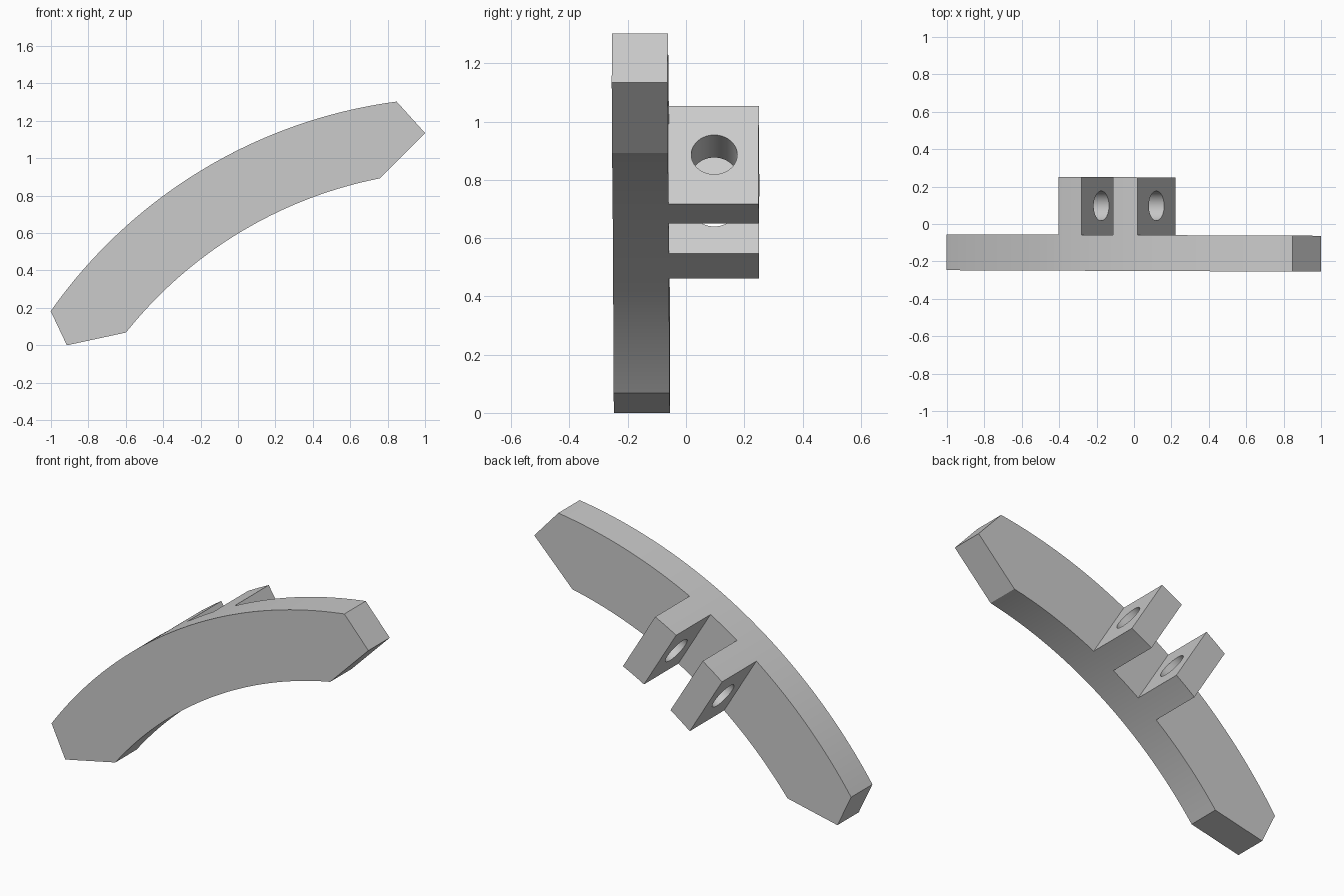
import bpy
import bmesh
import math
from mathutils import Vector, Matrix

cube = bpy.data.objects.get("Cube")
if cube:
    bpy.data.objects.remove(cube, do_unlink=True)

# Shared dimensions: concentric arcs in the xz plane
CENTRE = Vector((1.2, -1.365))
R_IN, R_OUT = 2.30, 2.691
TILT = math.radians(31.3)
Y_FRONT, Y_MID, Y_BACK = -0.251, -0.059, 0.25
SKEW = 0.004
ALONG = Vector((math.cos(TILT), math.sin(TILT)))
OUTWARD = Vector((-math.sin(TILT), math.cos(TILT)))

grey = bpy.data.materials.new("plain grey")
grey.use_nodes = True
colour = (0.6, 0.6, 0.6, 1)
grey.diffuse_color = colour
grey.node_tree.nodes["Principled BSDF"].inputs["Base Color"].default_value = colour


def arc(radius, start, end, steps):
    """Points on an arc between two distances measured along the tilted axis."""
    a, b = math.asin(start / radius), math.asin(end / radius)
    result = []
    for i in range(steps + 1):
        t = a + (b - a) * i / steps
        result.append(CENTRE + radius * (ALONG * math.sin(t) + OUTWARD * math.cos(t)))
    return result


def along(x, z):
    return (Vector((x, z)) - CENTRE).dot(ALONG)


def prism(name, outline, y0, y1):
    """Extrude an xz outline from y0 to y1, with a very slight skew."""
    bm = bmesh.new()
    face = bm.faces.new([bm.verts.new((p.x, y0 - SKEW * p.x, p.y)) for p in outline])
    extruded = bmesh.ops.extrude_face_region(bm, geom=[face])["geom"]
    verts = [v for v in extruded if isinstance(v, bmesh.types.BMVert)]
    bmesh.ops.translate(bm, vec=(0, y1 - y0, 0), verts=verts)
    bmesh.ops.recalc_face_normals(bm, faces=bm.faces)
    mesh = bpy.data.meshes.new(name)
    bm.to_mesh(mesh)
    bm.free()
    mesh.materials.append(grey)
    obj = bpy.data.objects.new(name, mesh)
    bpy.context.collection.objects.link(obj)
    return obj


def activate(obj):
    bpy.ops.object.select_all(action="DESELECT")
    obj.select_set(True)
    bpy.context.view_layer.objects.active = obj


# Curved plate with pointed ends
outer = arc(R_OUT, along(-1, 0.18), along(0.85, 1.30), 64)
inner = arc(R_IN, along(0.76, 0.89), along(-0.6, 0.07), 64)
outline = outer + [Vector((1, 1.135))] + inner + [Vector((-0.915, 0))]
parts = [prism("curved_plate", outline, Y_FRONT, Y_MID)]

# Round cutter running through both lugs
pin = CENTRE + OUTWARD * 2.485
bpy.ops.mesh.primitive_cylinder_add(vertices=48, radius=0.079, depth=1)
cutter = bpy.context.object
cutter.name = "hole_cutter"
cutter.hide_render = True
direction = Vector((ALONG.x, 0, ALONG.y))
cutter.matrix_world = (Matrix.Translation((pin.x, 0.097, pin.y))
                       @ direction.to_track_quat("Z", "Y").to_matrix().to_4x4())

# Pair of parallel lugs, flush with both arcs
for name, near, far in (("right_lug", -0.247, -0.098), ("left_lug", 0.098, 0.247)):
    shape = arc(R_OUT, near, far, 8) + arc(R_IN, far, near, 8)
    lug = prism(name, shape, Y_MID, Y_BACK)
    hole = lug.modifiers.new("hole", "BOOLEAN")
    hole.operation = "DIFFERENCE"
    hole.solver = "EXACT"
    hole.object = cutter
    activate(lug)
    bpy.ops.object.modifier_apply(modifier=hole.name)
    parts.append(lug)
bpy.data.objects.remove(cutter, do_unlink=True)

# Smooth curves, sharp edges
for part in parts:
    activate(part)
    bpy.ops.object.shade_smooth_by_angle(angle=math.radians(20))
